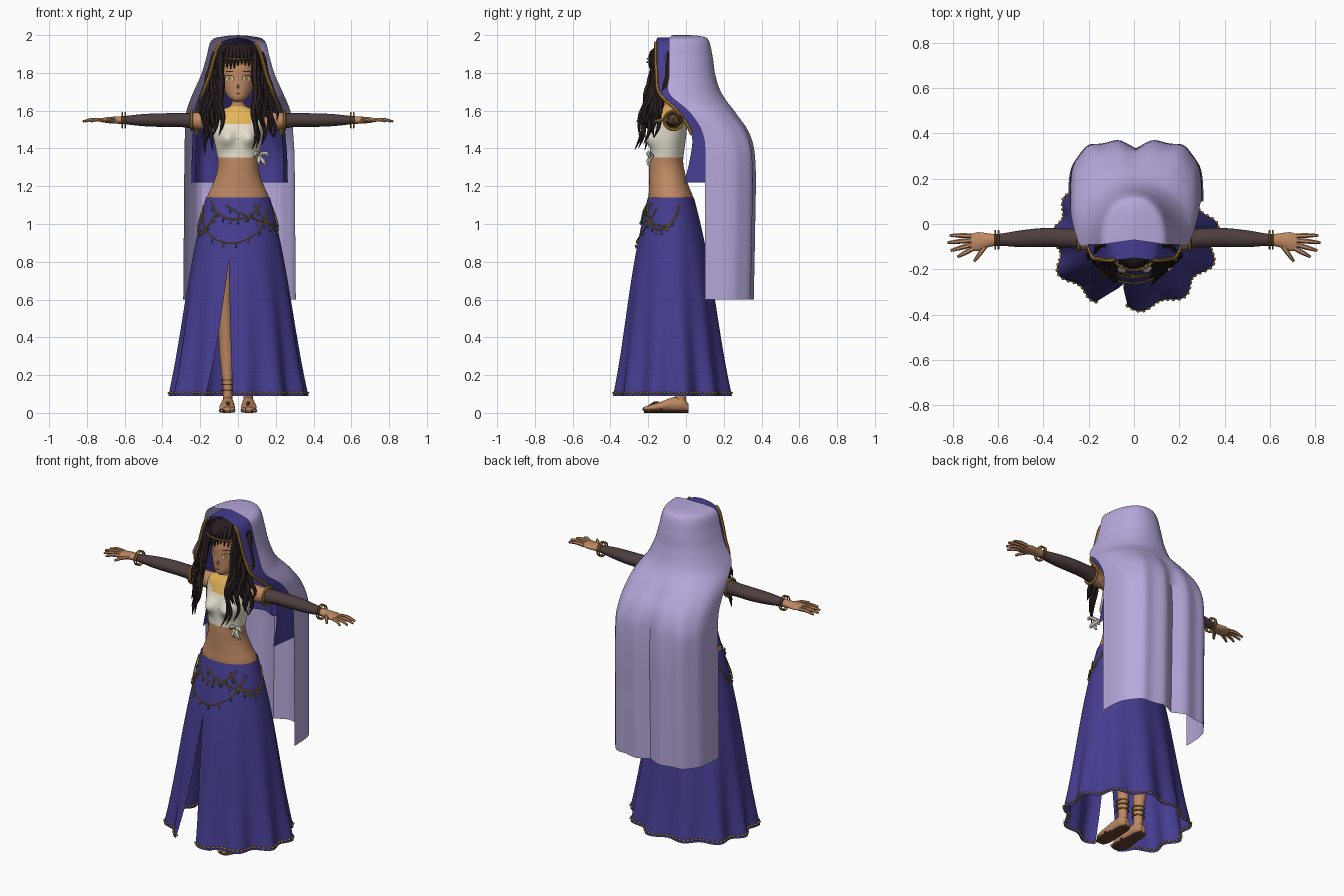
import bpy, bmesh, random
from math import sin, cos, pi, exp, sqrt, copysign
from mathutils import Matrix, Vector

random.seed(4)
cube = bpy.data.objects.get("Cube")
if cube:
    bpy.data.objects.remove(cube, do_unlink=True)


def material(name, *rgb):
    m = bpy.data.materials.new(name)
    m.use_nodes = True
    m.diffuse_color = (*rgb, 1)
    m.node_tree.nodes["Principled BSDF"].inputs["Base Color"].default_value = (*rgb, 1)
    return m


blue = material("deep blue cloth", .06, .047, .28)
lavender = material("lavender cloth", .47, .39, .71)
skin = material("warm skin", .52, .25, .125)
hair_brown = material("dark hair", .024, .014, .015)
sleeve_brown = material("sleeve brown", .075, .048, .048)
cream = material("cream cloth", .76, .72, .6)
yellow = material("yellow collar", .76, .46, .1)
gold = material("gold trim", .4, .22, .03)
teal = material("teal beads", .01, .14, .14)
leather = material("sandal leather", .12, .055, .03)


def clamp(t):
    return max(0.0, min(1.0, t))


def key(rows, t):
    """Smoothly interpolate table rows whose first column is the parameter."""
    last = len(rows) - 1
    i = next((k for k in range(last) if t <= rows[k + 1][0]), last - 1)
    p, a, b, q = rows[max(i - 1, 0)], rows[i], rows[i + 1], rows[min(i + 2, last)]
    h = b[0] - a[0]
    s = clamp((t - a[0]) / h)
    out = []
    for c in range(1, len(a)):
        m, n = (b[c] - p[c]) / (b[0] - p[0]) * h, (q[c] - a[c]) / (q[0] - a[0]) * h
        d = b[c] - a[c]
        out.append(a[c] + s * (m + s * (3 * d - 2 * m - n + s * (m + n - 2 * d))))
    return out


def finish(name, bm, mats, rule=None):
    bmesh.ops.recalc_face_normals(bm, faces=bm.faces)
    for f in bm.faces:
        f.smooth = True
        if rule:
            f.material_index = rule(f.calc_center_median())
    mesh = bpy.data.meshes.new(name)
    bm.to_mesh(mesh)
    bm.free()
    for m in mats:
        mesh.materials.append(m)
    ob = bpy.data.objects.new(name, mesh)
    bpy.context.collection.objects.link(ob)
    return ob


def sheet(name, nu, nv, point, mats, rule=None, wrap=False):
    """Grid surface from point(u, v); wrapped sheets are closed tubes with caps."""
    bm = bmesh.new()
    cols = nu if wrap else nu + 1
    g = [[bm.verts.new(point(i / nu, j / nv)) for i in range(cols)] for j in range(nv + 1)]
    for j in range(nv):
        for i in range(nu):
            k = (i + 1) % cols
            bm.faces.new((g[j][i], g[j][k], g[j + 1][k], g[j + 1][i]))
    if wrap:
        bm.faces.new(g[0])
        bm.faces.new(g[-1])
    return finish(name, bm, mats, rule)


def loft(name, rows, axis, mats, rule=None, side=1, nu=24, nv=24, shape=None):
    """Elliptical rings (position, centre pair, radius pair) along one axis."""
    def point(u, v):
        t = rows[0][0] + v * (rows[-1][0] - rows[0][0])
        c, d, r, s = key(rows, t)
        p = [c + r * cos(2 * pi * u), d + s * sin(2 * pi * u)]
        p.insert("xyz".index(axis), t)
        p[0] *= side
        return shape(*p) if shape else p
    return sheet(name, nu, nv, point, mats, rule, True)


def tubes(name, paths, depth, mat, radii=(1,), cyclic=False, res=3):
    cu = bpy.data.curves.new(name, 'CURVE')
    cu.dimensions, cu.bevel_depth, cu.bevel_resolution = '3D', depth, 1
    cu.resolution_u, cu.use_fill_caps = res, True
    for pts in paths:
        sp = cu.splines.new('BEZIER')
        sp.bezier_points.add(len(pts) - 1)
        sp.use_cyclic_u = cyclic
        for i, (bp, p) in enumerate(zip(sp.bezier_points, pts)):
            bp.co, bp.radius = p, radii[min(i, len(radii) - 1)]
            bp.handle_left_type = bp.handle_right_type = 'AUTO'
    cu.materials.append(mat)
    ob = bpy.data.objects.new(name, cu)
    bpy.context.collection.objects.link(ob)
    bpy.ops.object.select_all(action='DESELECT')
    ob.select_set(True)
    bpy.context.view_layer.objects.active = ob
    bpy.ops.object.convert(target='MESH')


def balls(name, pts, r, mat, stretch=(1, 1, 1)):
    bm = bmesh.new()
    for p in pts:
        bmesh.ops.create_icosphere(bm, subdivisions=2 if r > .02 else 1, radius=r,
                                   matrix=Matrix.Translation(p) @ Matrix.Diagonal((*stretch, 1)))
    return finish(name, bm, [mat])


# Torso with bare midriff, cropped top and collar
torso_rows = [(1.08, 0, -.08, .16, .115), (1.14, 0, -.08, .163, .118), (1.2, 0, -.09, .138, .105),
              (1.27, 0, -.1, .113, .095), (1.33, 0, -.105, .107, .09), (1.4, 0, -.098, .118, .09),
              (1.46, 0, -.09, .13, .09), (1.53, 0, -.08, .137, .085), (1.58, 0, -.075, .13, .07),
              (1.605, 0, -.075, .09, .055), (1.625, 0, -.08, .04, .038), (1.69, 0, -.09, .032, .032)]


def bust(x, y, z):
    if y < -.09:
        y -= .045 * exp(-((abs(x) - .06) / .04) ** 2 - ((z - 1.455) / .045) ** 2)
    return x, y, z


def torso_colour(c):
    if c.z < 1.355 or c.z > 1.618:
        return 0
    return 2 if c.z > 1.525 + max(0, abs(c.x) - .05) * .7 else 1


loft("torso", torso_rows, 'z', [skin, cream, yellow], torso_colour, nu=48, nv=72, shape=bust)
tubes("top_side_bow", [[(.11, -.175, 1.36), (.12 + a, -.2, 1.375 - b), (.125 + a * 1.6, -.19, 1.35 - b)]
                       for a, b in ((-.025, 0), (.025, 0), (-.01, .04), (.015, .045))],
      .009, cream, (1, 1.3, .5))

# Head and face
head_rows = [(1.645, 0, -.15, .012, .014), (1.66, 0, -.138, .04, .045), (1.7, 0, -.11, .07, .077),
             (1.76, 0, -.09, .089, .096), (1.83, 0, -.08, .096, .103), (1.9, 0, -.07, .082, .09),
             (1.945, 0, -.065, .03, .03)]
loft("head", head_rows, 'z', [skin], nv=30, nu=32)


def face_y(x, z):
    _, cy, rx, ry = key(head_rows, z)
    return cy - ry * sqrt(max(0, 1 - (x / rx) ** 2))


def face_patch(name, x, z, w, h, lift, mat):
    def point(u, v):
        px, pz = x + w * v * cos(2 * pi * u), z + h * v * sin(2 * pi * u)
        return px, face_y(px, pz) - lift, pz
    sheet(name, 16, 3, point, [mat])


for side, tag in ((1, "left"), (-1, "right")):
    face_patch(tag + "_eye_outline", side * .046, 1.772, .024, .018, .002, hair_brown)
    face_patch(tag + "_eye_white", side * .046, 1.77, .021, .015, .003, cream)
    face_patch(tag + "_iris", side * .045, 1.77, .012, .014, .004, gold)
    face_patch(tag + "_brow", side * .046, 1.808, .022, .003, .003, hair_brown)
face_patch("mouth", 0, 1.69, .014, .004, .003, leather)
balls("nose", [(0, -.187, 1.728)], .01, skin, (.7, 1, 1.3))

# Hair: cap, fringe and long wavy locks
hair_cap = balls("hair_cap", [(0, -.045, 1.825)], .125, hair_brown, (.98, .9, 1.03))
fringe = []
for i in range(-5, 6):
    x, tip = i * .018, 1.84 + random.uniform(-.015, .012) - abs(i) * .004
    fringe.append([(x * .6, -.1, 1.945), (x, face_y(x, 1.9) - .018, 1.905),
                   (x * 1.08, face_y(x, tip) - .012, tip)])
tubes("fringe", fringe, .018, hair_brown, (.9, 1, .15))
for side, tag in ((1, "left"), (-1, "right")):
    locks = []
    for k in range(11):
        s, ph = k / 10, random.uniform(0, 6)
        end = 1.36 + .2 * random.random()
        lock = []
        for j in range(9):
            t = j / 8
            wave = .014 * t * sin(ph + j * 1.9)
            x = .092 + .03 * s + t * (.09 * s - .005) + wave
            y = -.15 + .075 * s - .1 * t * (1.1 - .3 * s) + .012 * t * cos(ph + j * 1.7)
            lock.append((side * x, y, 1.91 + t * (end - 1.91)))
        locks.append(lock)
    tubes(tag + "_hair_locks", locks, .017, hair_brown, (.8, 1.1, 1.1, 1, 1, .9, .8, .6, .1))

# Circlet with drops
arc = [(.122 * sin(a / 5), -.078 - .125 * cos(a / 5), 1.875) for a in range(-7, 8)]
tubes("circlet", [arc], .005, gold)
balls("circlet_drops", [(x, y - .004, z - .018) for x, y, z in arc[::2]], .006, gold)

# Arms, sleeves, hands and bangles
arm_rows = [(.08, -.07, 1.545, .045, .05), (.2, -.07, 1.545, .045, .046), (.3, -.062, 1.55, .042, .037),
            (.4, -.06, 1.55, .042, .036), (.5, -.065, 1.55, .037, .032), (.6, -.07, 1.55, .026, .022),
            (.64, -.072, 1.55, .03, .019), (.69, -.078, 1.55, .042, .016), (.72, -.082, 1.55, .036, .011)]
fingers = [(.715, -.052, .812, -.05), (.72, -.072, .822, -.082), (.72, -.092, .808, -.117),
           (.71, -.108, .778, -.145), (.65, -.09, .705, -.165)]


def hoop(x, y, z, r, axis):
    ring = [(r * cos(k * pi / 6), r * sin(k * pi / 6)) for k in range(12)]
    return [(x, y + a, z + b) if axis == 'x' else (x + a, y + b, z) for a, b in ring]


for side, tag in ((1, "left"), (-1, "right")):
    loft(tag + "_arm", arm_rows, 'x', [skin, sleeve_brown],
         lambda c: int(.24 < abs(c.x) < .605), side, nv=40)
    tubes(tag + "_fingers", [[(side * a, b, 1.55), (side * (a + c) / 2, (b + d) / 2, 1.553),
                              (side * c, d, 1.543)] for a, b, c, d in fingers],
          .011, skin, (1, .95, .55))
    tubes(tag + "_bangles", [hoop(side * x, -.07, 1.55, .04, 'x') for x in (.598, .612)],
          .004, gold, cyclic=True)
    tubes(tag + "_armband", [hoop(side * .245, -.067, 1.548, .05, 'x')], .008, gold, cyclic=True)

# Legs, feet, sandals and anklets
leg_rows = [(.05, .055, -.03, .026, .03), (.13, .055, -.03, .025, .029), (.32, .06, -.02, .038, .045),
            (.5, .068, -.04, .039, .045), (.8, .08, -.06, .06, .07), (1.08, .085, -.08, .072, .085)]
foot_rows = [(-.222, .055, .022, .025, .01), (-.19, .057, .026, .04, .016), (-.13, .057, .035, .04, .025),
             (-.07, .055, .045, .034, .037), (-.02, .055, .045, .031, .037), (.012, .055, .03, .016, .02)]
sole_rows = [(y, x, .006, w + .003, .006) for y, x, z, w, h in foot_rows]
for side, tag in ((1, "left"), (-1, "right")):
    loft(tag + "_leg", leg_rows, 'z', [skin], side=side)
    loft(tag + "_foot", foot_rows, 'y', [skin], side=side)
    loft(tag + "_sandal_sole", sole_rows, 'y', [leather], side=side)
    balls(tag + "_toes", [(side * (.03 + .0125 * k), -.222 + .007 * k, .02) for k in range(5)], .011, skin)
    tubes(tag + "_sandal_strap", [[(side * x, -.13, .012), (side * .056, -.15, .057),
                                   (side * .05, -.2, .035)] for x in (.016, .098)], .005, leather)
    tubes(tag + "_anklets", [hoop(side * .055, -.03, z, .033, 'z') for z in (.12, .15, .175)],
          .004, gold, cyclic=True)


# Flared skirt with folds and a front slit
def skirt(a, z, lift=0):
    s = clamp((1.14 - z) / 1.05)
    fold = 1 + .06 * s * s * sin(11 * a + .8) + .02 * s * sin(5 * a)
    rx = .17 + .185 * s + .025 * sin(pi * s) * (1 - s) + lift
    ry = .122 + .175 * s + .03 * sin(pi * s) * (1 - s) + lift
    return Vector((rx * fold * sin(a), -.08 + .01 * s - ry * fold * cos(a), z))


def skirt_at(u, v):
    z = 1.14 - 1.05 * v
    open_ = clamp((.82 - z) / .73)
    gap = .2 * open_
    return skirt(-.2 - .08 * open_ + gap + u * (2 * pi - 2 * gap), z)


sheet("skirt", 144, 40, skirt_at, [blue])
balls("skirt_hem_trim", [skirt_at(k / 90, .985) for k in range(91)], .009, gold, (1.1, 1.1, .7))

# Hip chains with hanging beads
chains, dark_beads, teal_beads = [], [], []
for a0, z0, a1, z1, sag in ((-1.4, 1.1, 1.0, 1.08, .19), (-.9, 1.12, .7, 1.11, .09), (-.35, 1.1, 1.6, .99, .03),
                            (.5, 1.1, 1.9, 1.1, .13), (-1.9, 1.1, -.6, 1.06, .12)):
    chain = []
    for k in range(17):
        t = k / 16
        p = skirt(a0 + t * (a1 - a0), z0 + t * (z1 - z0) - 4 * sag * t * (1 - t), .007)
        chain.append(p)
        if k % 2:
            (teal_beads if k % 4 == 1 else dark_beads).append(p - Vector((0, .004, .02)))
    chains.append(chain)
tubes("hip_chains", chains, .004, gold)
balls("teal_hip_beads", teal_beads, .008, teal, (.8, .8, 1.4))
balls("gold_hip_beads", dark_beads, .007, gold, (.8, .8, 1.4))


# Long outer veil and shorter lining hood: rows are z, half width, front y, back y
def draped(rows, pinch):
    table = [(i, *r) for i, r in enumerate(rows)]

    def point(u, v):
        z, w, yf, yb = key(table, v * (len(rows) - 1))
        a = (2 * u - 1) * pi / 2
        low = clamp((1.68 - z) / .3)
        e = .9 - .3 * low
        x = copysign(w * abs(sin(a)) ** e, a) * (1 - pinch * abs(2 * u - 1) ** 5)
        y = yf + (yb - yf) * max(0, cos(a)) ** e
        y -= low * (.045 * exp(-(x / .05) ** 2) + .008 * (1 - cos(10 * a)) * cos(a))
        return x + .008 * low, y, z
    return point


veil = draped([(2, 0, -.07, .02), (1.994, .07, -.08, .08), (1.972, .14, -.09, .12), (1.88, .168, -.09, .142),
               (1.79, .195, -.09, .155), (1.69, .24, -.09, .19), (1.59, .277, .02, .27), (1.47, .287, .09, .35),
               (1.31, .292, .1, .378), (.95, .295, .1, .375), (.6, .298, .1, .368)], 0)
sheet("outer_veil", 72, 80, veil, [lavender])
lining = draped([(1.987, 0, -.15, .01), (1.974, .07, -.157, .06), (1.945, .122, -.16, .1), (1.87, .153, -.16, .125),
                 (1.78, .182, -.155, .138), (1.69, .222, -.14, .172), (1.59, .26, -.04, .25), (1.47, .268, .03, .328),
                 (1.34, .275, .02, .355), (1.22, .278, -.01, .358)], .16)
sheet("veil_lining", 72, 60, lining, [blue])
tubes("veil_gold_edge", [[lining(u, k / 40) for k in range(7, 32)] for u in (0, 1)], .009, gold)

# Smooth shading with sharp edges kept
bpy.ops.object.select_all(action='DESELECT')
for ob in bpy.context.collection.objects:
    if ob.type == 'MESH':
        ob.select_set(True)
        bpy.context.view_layer.objects.active = ob
bpy.ops.object.shade_smooth_by_angle(angle=.9)
